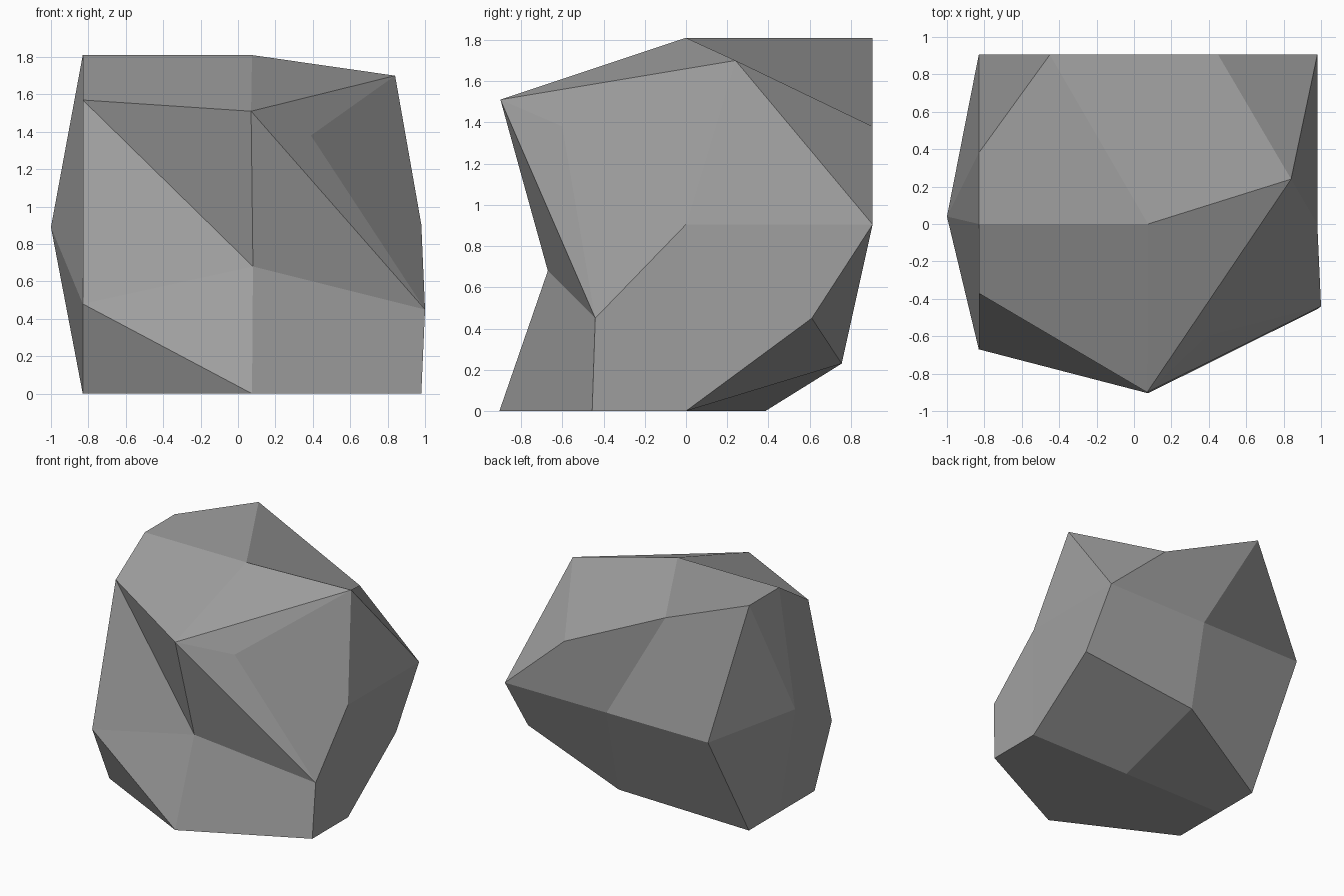
import bpy, bmesh
from mathutils import Vector

if "Cube" in bpy.data.objects:
    bpy.data.objects.remove(bpy.data.objects["Cube"])

# Base block: a cube cut once each way, addressed by lattice steps -1, 0, 1
HALF = 0.905
CENTRE = Vector((0.075, 0, HALF))

# Lattice points pulled away from the cube to make the rock
MOVED = {
    # upper rim
    (-1, -1, 1): (-0.83, -0.37, 1.57),
    (0, -1, 1): (0.07, -0.90, 1.51),
    (1, -1, 1): (0.39, -0.60, 1.38),
    (1, 0, 1): (0.84, 0.24, 1.70),
    (1, 1, 1): (0.45, 0.905, 1.38),
    (0, 1, 1): (-0.45, 0.905, 1.81),
    (-1, 1, 1): (-0.83, 0.38, 1.81),
    # waist
    (0, -1, 0): (0.08, -0.67, 0.68),
    (-1, -1, 0): (-0.83, -0.67, 0.48),
    (1, -1, 0): (1.00, -0.44, 0.45),
    (-1, 0, 0): (-1.00, 0.04, 0.89),
    # lower rim
    (-1, -1, -1): (-0.83, -0.45, 0),
    (1, -1, -1): (0.98, -0.455, 0),
    (1, 1, -1): (0.98, 0.61, 0.45),
    (0, 1, -1): (0.07, 0.755, 0.23),
    (-1, 1, -1): (-0.83, 0.385, 0),
}

# Creases across bent faces
CREASES = [
    ((0, -1, 1), (1, -1, 0)),
    ((0, -1, 1), (1, 0, 1)),
    ((1, 0, 1), (1, 1, 0)),
    ((-1, -1, 0), (0, -1, -1)),
    ((-1, -1, 1), (0, -1, 0)),
    ((-1, 0, 0), (-1, 1, 1)),
]

bm = bmesh.new()
bmesh.ops.create_cube(bm, size=2)
bmesh.ops.subdivide_edges(bm, edges=bm.edges[:], cuts=1, use_grid_fill=True)
lattice = {tuple(round(c) for c in v.co): v for v in bm.verts}

for key, v in lattice.items():
    v.co = Vector(MOVED[key]) if key in MOVED else CENTRE + Vector(key) * HALF

for a, b in CREASES:
    va, vb = lattice[a], lattice[b]
    for face in [f for f in va.link_faces if vb in f.verts]:
        bmesh.utils.face_split(face, va, vb)

# Rock object, flat shaded
mesh = bpy.data.meshes.new("rock")
bm.to_mesh(mesh)
bm.free()
stone = bpy.data.materials.new("grey stone")
stone.diffuse_color = (0.35, 0.35, 0.35, 1)
stone.use_nodes = True
stone.node_tree.nodes["Principled BSDF"].inputs["Base Color"].default_value = stone.diffuse_color
mesh.materials.append(stone)
bpy.context.collection.objects.link(bpy.data.objects.new("rock", mesh))
